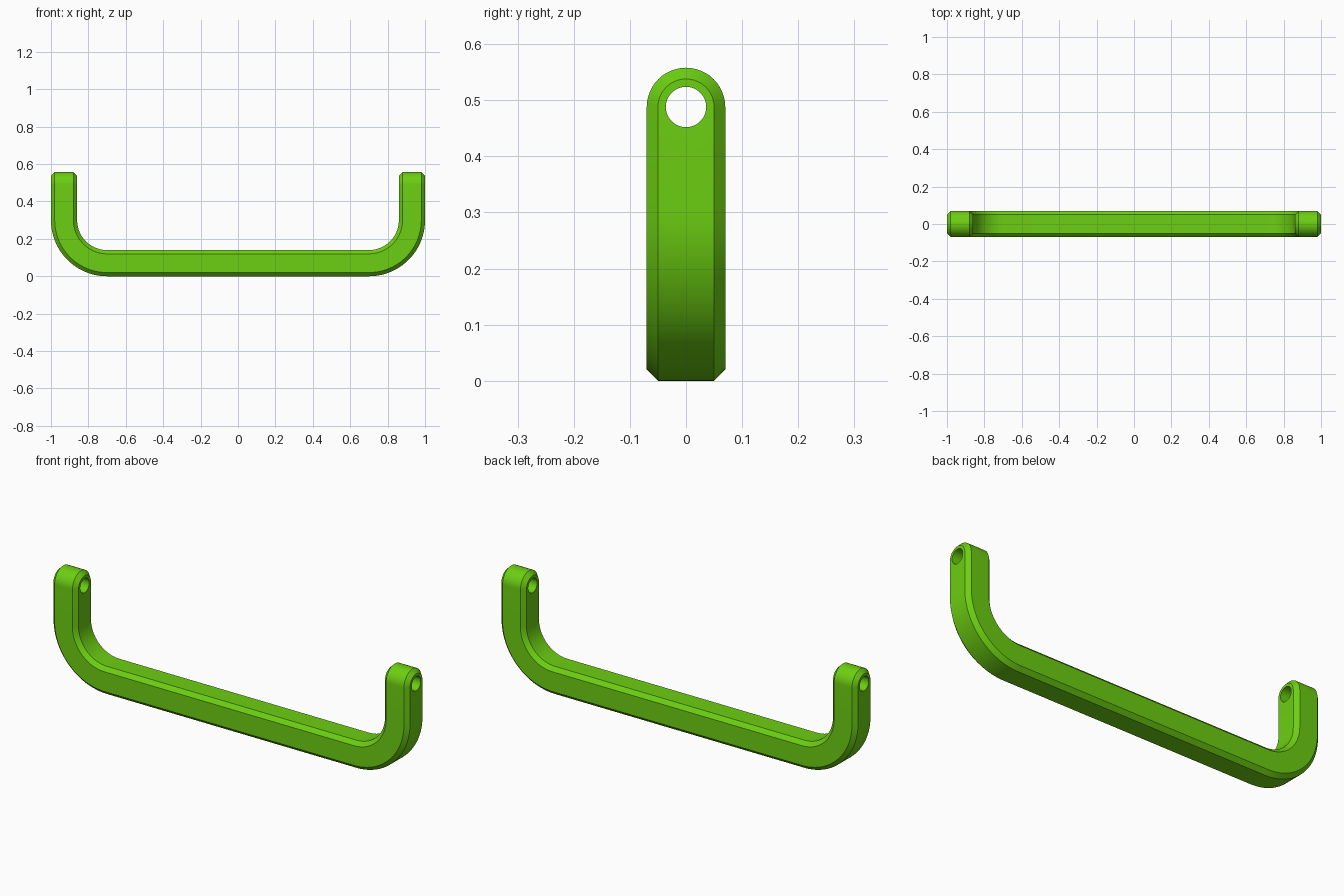
import bpy, bmesh, math
from mathutils import Vector

if "Cube" in bpy.data.objects:
    bpy.data.objects.remove(bpy.data.objects["Cube"])

HALF, FLAT = 0.07, 0.05          # half width and half flat of the chamfered bar
LEG_X, BEND_Z, BEND_R = 0.93, 0.30, 0.23
EYE_Z, HOLE_R = 0.488, 0.036
STEPS = 24

green = bpy.data.materials.new("bright green")
green.diffuse_color = (0.15, 0.62, 0.006, 1)
green.use_nodes = True
green.node_tree.nodes["Principled BSDF"].inputs["Base Color"].default_value = green.diffuse_color

# Octagonal section: (offset in the bend plane, y)
section = [(-HALF, -FLAT), (-FLAT, -HALF), (FLAT, -HALF), (HALF, -FLAT),
           (HALF, FLAT), (FLAT, HALF), (-FLAT, HALF), (-HALF, FLAT)]

# Centre line with outward normals: right bend, then mirrored for the left
cx = LEG_X - BEND_R
right = []
for i in range(STEPS + 1):
    a = -math.pi / 2 + math.pi / 2 * i / STEPS
    n = Vector((math.cos(a), 0, math.sin(a)))
    right.append((Vector((cx, 0, BEND_Z)) + n * BEND_R, n))
right.append((Vector((LEG_X, 0, EYE_Z)), Vector((1, 0, 0))))
mirror = lambda v: Vector((-v.x, v.y, v.z))
path = [(mirror(p), mirror(n)) for p, n in reversed(right)] + right

bm = bmesh.new()

# Swept bar and legs
rings = [[bm.verts.new(p + n * u + Vector((0, y, 0))) for u, y in section]
         for p, n in path]
for a, b in zip(rings, rings[1:]):
    for k in range(8):
        j = (k + 1) % 8
        bm.faces.new((a[k], a[j], b[j], b[k]))

# Rounded leg ends: half turn of the chamfered profile about the hole axis
profile = [(-HALF, FLAT), (-FLAT, HALF), (FLAT, HALF), (HALF, FLAT)]
for side in (-1, 1):
    arcs = []
    for i in range(STEPS + 1):
        t = math.pi * i / STEPS
        arcs.append([bm.verts.new((side * LEG_X + u, r * math.cos(t),
                                   EYE_Z + r * math.sin(t))) for u, r in profile])
    for a, b in zip(arcs, arcs[1:]):
        for k in range(3):
            bm.faces.new((a[k], a[k + 1], b[k + 1], b[k]))
    for k in (0, 3):
        bm.faces.new([a[k] for a in arcs])

bmesh.ops.remove_doubles(bm, verts=bm.verts, dist=1e-4)
bmesh.ops.recalc_face_normals(bm, faces=bm.faces)
mesh = bpy.data.meshes.new("handle")
bm.to_mesh(mesh)
bm.free()
mesh.materials.append(green)
handle = bpy.data.objects.new("handle", mesh)
bpy.context.collection.objects.link(handle)

# Mounting holes through both leg ends
for side in (-1, 1):
    bpy.ops.mesh.primitive_cylinder_add(vertices=40, radius=HOLE_R, depth=0.3,
                                        location=(side * LEG_X, 0, EYE_Z),
                                        rotation=(0, math.pi / 2, 0))
    cutter = bpy.context.object
    cutter.name = "hole_cutter"
    cutter.hide_render = True
    cutter.data.materials.append(green)
    bpy.ops.object.select_all(action='DESELECT')
    handle.select_set(True)
    bpy.context.view_layer.objects.active = handle
    cut = handle.modifiers.new("hole", 'BOOLEAN')
    cut.operation, cut.solver, cut.object = 'DIFFERENCE', 'EXACT', cutter
    bpy.ops.object.modifier_apply(modifier=cut.name)
    bpy.data.objects.remove(cutter, do_unlink=True)

bpy.ops.object.shade_smooth_by_angle(angle=math.radians(30))
